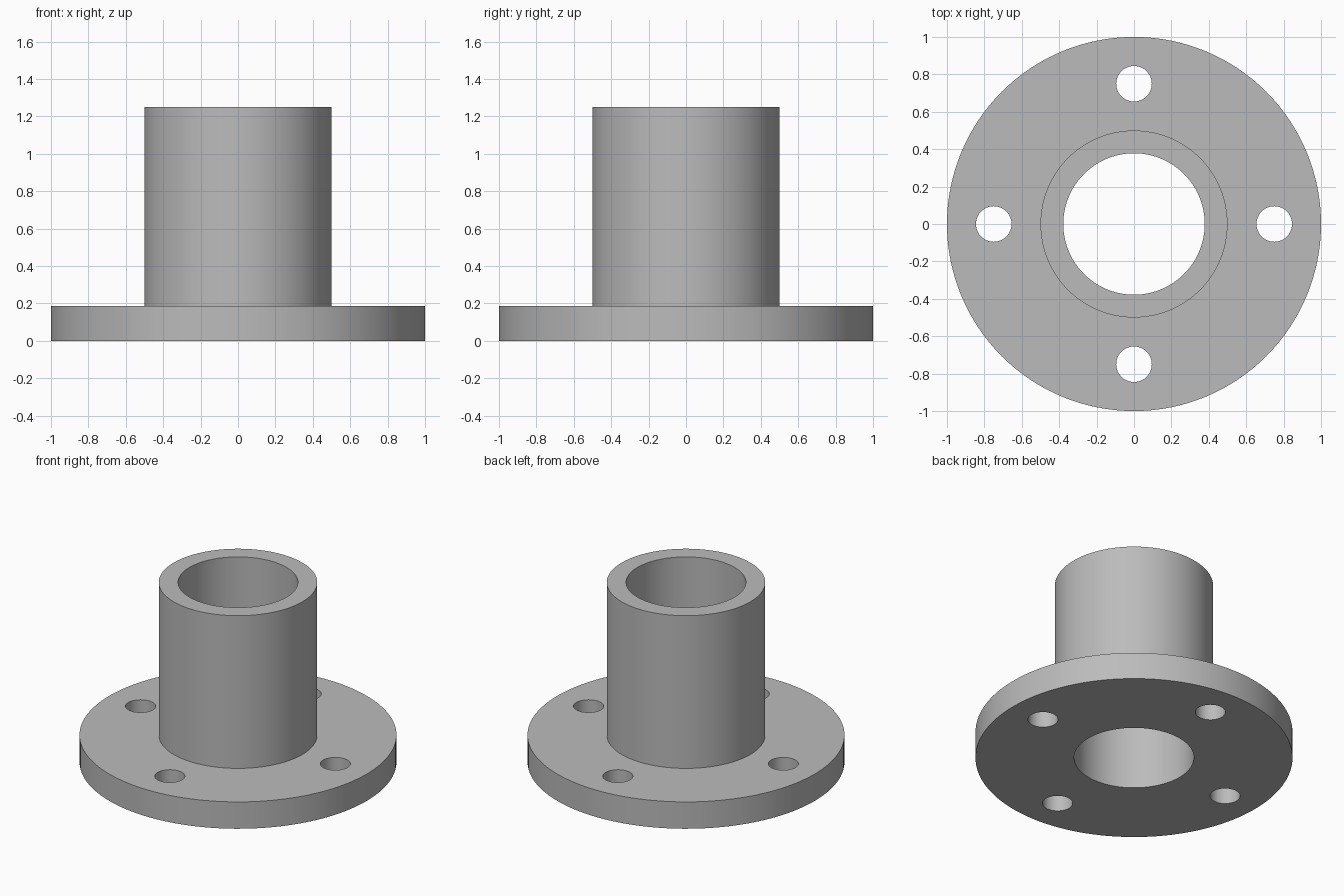
import bpy
import bmesh
from math import cos, sin, pi, radians

cube = bpy.data.objects.get("Cube")
if cube:
    bpy.data.objects.remove(cube, do_unlink=True)

FLANGE_R, HUB_R, BORE_R = 1.0, 0.5, 0.378
FLANGE_H, TOTAL_H = 0.187, 1.25
BOLT_R, BOLT_CIRCLE, BOLTS = 0.095, 0.75, 4
SEGMENTS = 128

steel = bpy.data.materials.new("grey steel")
steel.use_nodes = True
colour = (0.5, 0.5, 0.5, 1)
steel.diffuse_color = colour
steel.node_tree.nodes["Principled BSDF"].inputs["Base Color"].default_value = colour


def make_object(name, bm):
    bmesh.ops.recalc_face_normals(bm, faces=bm.faces)
    mesh = bpy.data.meshes.new(name)
    bm.to_mesh(mesh)
    bm.free()
    mesh.materials.append(steel)
    obj = bpy.data.objects.new(name, mesh)
    bpy.context.collection.objects.link(obj)
    return obj


def lathe(name, profile):
    """Revolve a closed (radius, height) profile around z."""
    bm = bmesh.new()
    rings = []
    for i in range(SEGMENTS):
        a = 2 * pi * i / SEGMENTS
        rings.append([bm.verts.new((r * cos(a), r * sin(a), z)) for r, z in profile])
    n = len(profile)
    for i, ring in enumerate(rings):
        after = rings[(i + 1) % SEGMENTS]
        for j in range(n):
            k = (j + 1) % n
            bm.faces.new((ring[j], after[j], after[k], ring[k]))
    return make_object(name, bm)


# Flange and hollow hub as one revolved body
body = lathe("flanged_sleeve", [
    (BORE_R, 0), (FLANGE_R, 0), (FLANGE_R, FLANGE_H),
    (HUB_R, FLANGE_H), (HUB_R, TOTAL_H), (BORE_R, TOTAL_H),
])

# Bolt hole cutters
bm = bmesh.new()
for i in range(BOLTS):
    a = 2 * pi * i / BOLTS
    made = bmesh.ops.create_cone(bm, cap_ends=True, segments=64, radius1=BOLT_R,
                                 radius2=BOLT_R, depth=1)
    bmesh.ops.translate(bm, verts=made["verts"],
                        vec=(BOLT_CIRCLE * cos(a), BOLT_CIRCLE * sin(a), 0))
cutter = make_object("bolt_hole_cutter", bm)
cutter.hide_render = True

# Cut the holes, then remove the cutter
bpy.context.view_layer.objects.active = body
body.select_set(True)
holes = body.modifiers.new("bolt_holes", 'BOOLEAN')
holes.operation = 'DIFFERENCE'
holes.solver = 'EXACT'
holes.object = cutter
bpy.ops.object.modifier_apply(modifier=holes.name)
bpy.data.objects.remove(cutter, do_unlink=True)

# Smooth round walls with crisp rims
bpy.ops.object.select_all(action='DESELECT')
body.select_set(True)
bpy.ops.object.shade_smooth_by_angle(angle=radians(30))
